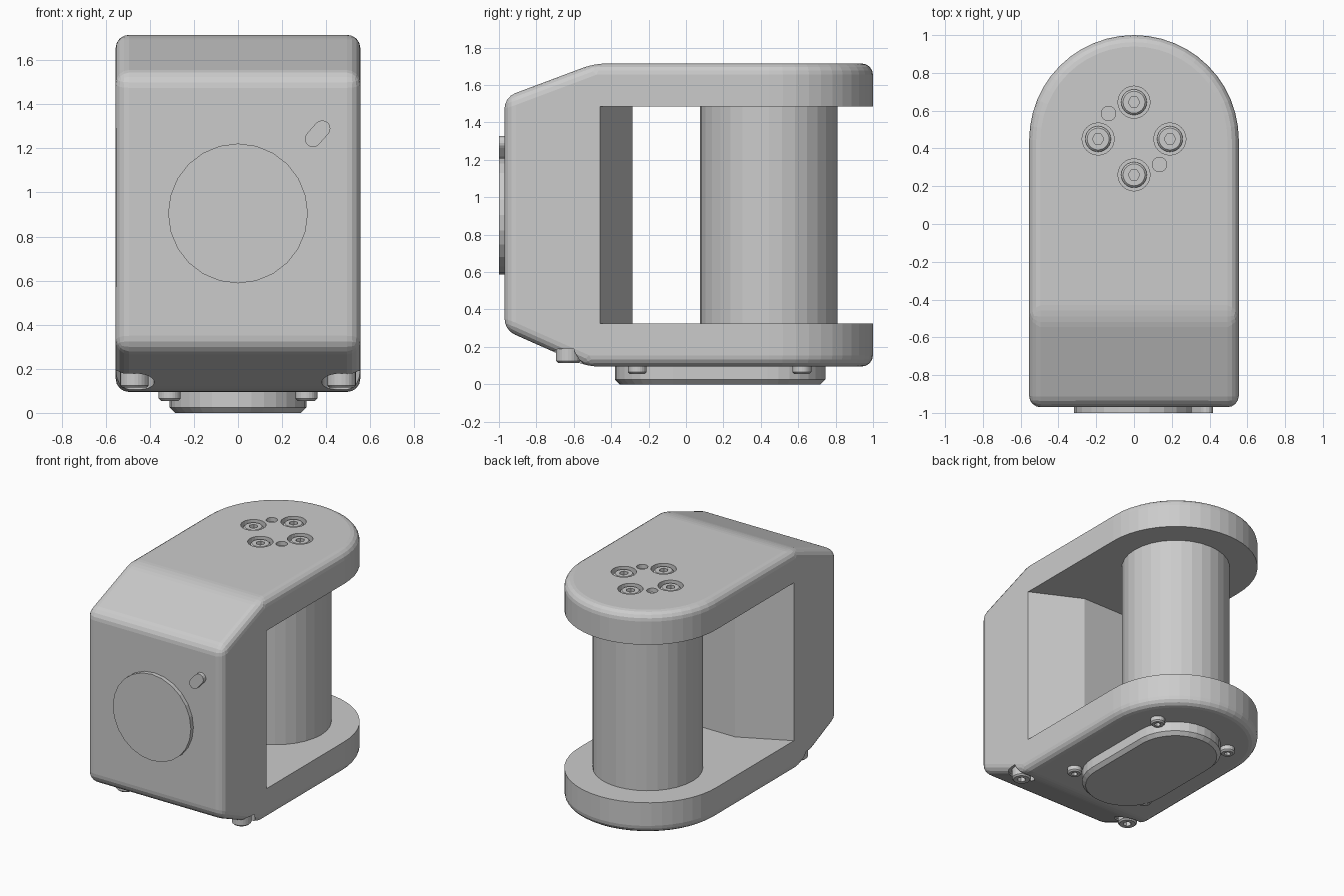
import bpy, bmesh
from math import sin, cos, pi, radians

cube = bpy.data.objects.get("Cube")
if cube:
    bpy.data.objects.remove(cube, do_unlink=True)


def make(name, bm):
    bmesh.ops.recalc_face_normals(bm, faces=bm.faces)
    mesh = bpy.data.meshes.new(name)
    bm.to_mesh(mesh)
    bm.free()
    obj = bpy.data.objects.new(name, mesh)
    bpy.context.collection.objects.link(obj)
    return obj


def prism(name, points, axis, low, high):
    """Extrude a 2D outline along one axis."""
    place = {"x": lambda a, b, d: (d, a, b),
             "y": lambda a, b, d: (a, d, b),
             "z": lambda a, b, d: (a, b, d)}[axis]
    bm = bmesh.new()
    rings = [[bm.verts.new(place(a, b, d)) for a, b in points] for d in (low, high)]
    skin(bm, rings)
    return make(name, bm)


def skin(bm, rings):
    """Bridge consecutive vertex rings and cap both ends."""
    n = len(rings[0])
    for r, s in zip(rings, rings[1:]):
        for i in range(n):
            j = (i + 1) % n
            bm.faces.new((r[i], r[j], s[j], s[i]))
    bm.faces.new(rings[0])
    bm.faces.new(rings[-1])


def arc(cx, cy, r, start, end, steps):
    angles = [radians(start + (end - start) * i / steps) for i in range(steps + 1)]
    return [(cx + r * cos(a), cy + r * sin(a)) for a in angles]


def lathe(name, x, y, z, rings, up=1, n=24):
    """Stack rings of (height, radius, is_hex) into a turned solid."""
    bm = bmesh.new()
    stack = []
    for h, r, is_hex in rings:
        ring = []
        for i in range(n):
            a = 2 * pi * i / n
            k = r * cos(pi / 6) / cos(a % (pi / 3) - pi / 6) if is_hex else r
            ring.append(bm.verts.new((x + k * cos(a), y + k * sin(a), z + up * h)))
        stack.append(ring)
    skin(bm, stack)
    return make(name, bm)


def screw(name, x, y, base, height, r, up):
    """Socket head with a chamfered rim and hexagonal recess."""
    c = 0.01
    lathe(name, x, y, base, [
        (-0.01, r, False), (height - c, r, False), (height, r - c, False),
        (height, r * 0.45, True), (height * 0.4, r * 0.45, True)], up)


def boolean(obj, cutter, operation="DIFFERENCE"):
    mod = obj.modifiers.new("cut", "BOOLEAN")
    mod.object, mod.operation, mod.solver = cutter, operation, "EXACT"
    bake(obj)
    bpy.data.objects.remove(cutter, do_unlink=True)


def bake(obj):
    deps = bpy.context.evaluated_depsgraph_get()
    deps.update()
    mesh = bpy.data.meshes.new_from_object(obj.evaluated_get(deps))
    obj.modifiers.clear()
    obj.data = mesh


W, BOTTOM, TOP = 0.555, 0.095, 1.715
ARM_LOW, ARM_HIGH = 0.325, 1.485
HUB_Y = 0.445

# Outer housing: round-ended plan crossed with a chamfered side profile
plan = arc(0, HUB_Y, W, 0, 180, 24) + [(-W, -0.97), (W, -0.97)]
body = prism("housing", plan, "z", -1, 3)
side = [(-0.97, 0.29), (-0.53, BOTTOM), (2, BOTTOM), (2, TOP), (-0.49, TOP), (-0.97, 1.535)]
boolean(body, prism("side_profile", side, "x", -1, 1), "INTERSECT")
bevel = body.modifiers.new("round", "BEVEL")
bevel.width, bevel.segments = 0.06, 4
bevel.limit_method, bevel.angle_limit = "ANGLE", radians(15)
bake(body)

# Open gap between the two arms, with a wedge-shaped back wall
half = [(0.2, -0.285), (W, -0.46), (1, -0.46), (1, 2)]
gap = half + [(-x, y) for x, y in reversed(half)]
boolean(body, prism("gap", gap, "z", ARM_LOW, ARM_HIGH))

# Top counterbored screws and dowel holes
for x, y in ((0, 0.645), (0.19, 0.45), (0, 0.26), (-0.19, 0.45)):
    boolean(body, lathe("bore", x, y, TOP, [(-0.05, 0.085, False), (0.1, 0.085, False)]))
    screw("top_screw", x, y, TOP - 0.05, 0.04, 0.068, 1)
for x, y in ((-0.135, 0.585), (0.135, 0.315)):
    boolean(body, lathe("bore", x, y, TOP, [(-0.03, 0.038, False), (0.1, 0.038, False)]))

# Corner bolts recessed in the lower chamfer
for x in (-0.47, 0.47):
    boolean(body, lathe("bore", x, -0.63, 0, [(-0.1, 0.09, False), (0.19, 0.09, False)]))
    screw("corner_bolt", x, -0.63, 0.19, 0.075, 0.065, -1)

# Pillar between the arms
lathe("pillar", 0, 0.443, 0, [(ARM_LOW - 0.02, 0.367, False), (ARM_HIGH + 0.02, 0.367, False)], n=32)

# Bottom cover plate with chamfered rim
bm = bmesh.new()
rings = []
for z, r in ((BOTTOM + 0.01, 0.31), (0.025, 0.31), (0, 0.285)):
    outline = arc(0, 0.435, r, 0, 180, 16) + arc(0, -0.07, r, 180, 360, 16)
    rings.append([bm.verts.new((x, y, z)) for x, y in outline])
skin(bm, rings)
make("bottom_cover", bm)
for x in (-0.31, 0.31):
    for y in (-0.26, 0.62):
        screw("cover_screw", x, y, BOTTOM, 0.04, 0.05, -1)

# Front round cap and slanted locating key
prism("front_cap", arc(0, 0.905, 0.317, 0, 345, 23), "y", -1, -0.95)
key = arc(0.382, 1.29, 0.037, -45, 135, 8) + arc(0.34, 1.243, 0.037, 135, 315, 8)
prism("front_key", key, "y", -1, -0.95)
